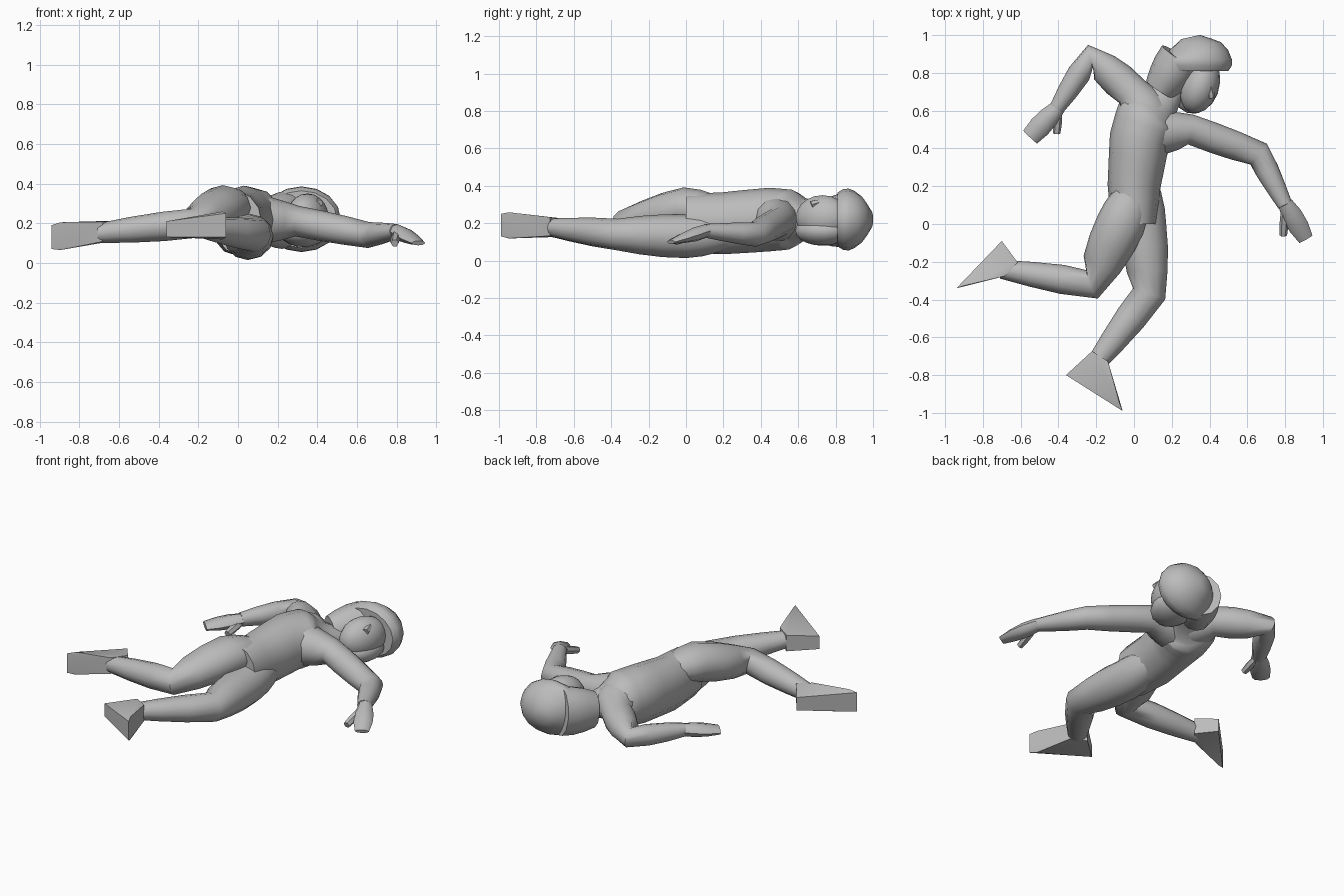
import bpy, bmesh, math
from mathutils import Vector, Matrix

default_cube = bpy.data.objects.get("Cube")
if default_cube:
    bpy.data.objects.remove(default_cube)

clay = bpy.data.materials.new("clay_grey")
clay.use_nodes = True
tone = (0.5, 0.5, 0.5, 1)
clay.diffuse_color = tone
clay.node_tree.nodes["Principled BSDF"].inputs["Base Color"].default_value = tone
UP = Vector((0, 0, 1))


def finish(name, bm, angle=50):
    """Turn the working mesh into a shaded object."""
    bmesh.ops.recalc_face_normals(bm, faces=bm.faces)
    mesh = bpy.data.meshes.new(name)
    bm.to_mesh(mesh)
    bm.free()
    mesh.materials.append(clay)
    obj = bpy.data.objects.new(name, mesh)
    bpy.context.collection.objects.link(obj)
    bpy.ops.object.select_all(action="DESELECT")
    obj.select_set(True)
    bpy.context.view_layer.objects.active = obj
    bpy.ops.object.shade_smooth_by_angle(angle=math.radians(angle))


def limb(name, joints, bulge=0.1, flat_start=1.0, flat_end=1.0, sides=12, steps=3):
    """Skin oval rings through joints (x, y, z, half width); the muscle swells between joints."""
    path = []
    for a, b in zip(joints, joints[1:]):
        for step in range(steps):
            t = step / steps
            centre = Vector(a[:3]).lerp(Vector(b[:3]), t)
            width = (a[3] + (b[3] - a[3]) * t) * (1 + bulge * math.sin(math.pi * t))
            path.append((centre, width))
    path.append((Vector(joints[-1][:3]), joints[-1][3]))

    bm = bmesh.new()
    rings = []
    last = len(path) - 1
    for i, (centre, width) in enumerate(path):
        along = path[min(i + 1, last)][0] - path[max(i - 1, 0)][0]
        side = along.cross(UP).normalized()
        lift = side.cross(along).normalized()
        height = width * (flat_start + (flat_end - flat_start) * i / last)
        ring = []
        for k in range(sides):
            angle = math.tau * k / sides
            offset = side * width * math.cos(angle) + lift * height * math.sin(angle)
            ring.append(bm.verts.new(centre + offset))
        rings.append(ring)
    for ring, following in zip(rings, rings[1:]):
        for k in range(sides):
            n = (k + 1) % sides
            bm.faces.new((ring[k], ring[n], following[n], following[k]))
    bm.faces.new(rings[0])
    bm.faces.new(rings[-1])
    finish(name, bm)


def foot(name, ankle, heel, toe):
    """Wedge with a flat sole from heel to toe, rising to the ankle."""
    ankle, heel, toe = Vector(ankle), Vector(heel), Vector(toe)
    sole = (toe - heel).normalized() * 0.05
    cap = toe.lerp(ankle, 0.15)
    bm = bmesh.new()
    corners = ((ankle + sole, 0.05), (ankle - sole, 0.05), (heel, 0.04), (toe, 0.06), (cap, 0.07))
    for point, half in corners:
        for sign in (-1, 1):
            bm.verts.new(point + UP * half * sign)
    bmesh.ops.convex_hull(bm, input=bm.verts)
    finish(name, bm, 30)


def ball(name, centre, radii, turn=-20):
    """Turned ellipsoid."""
    bm = bmesh.new()
    bmesh.ops.create_uvsphere(bm, u_segments=16, v_segments=10, radius=1)
    bm.transform(Matrix.Translation(centre) @ Matrix.Rotation(math.radians(turn), 4, "Z")
                 @ Matrix.Diagonal((*radii, 1)))
    finish(name, bm)


# Torso from the hips to the neck
limb("torso", [(0, 0, .2, .12), (0, .2, .2, .14), (.03, .45, .22, .16), (.07, .56, .22, .17),
               (.13, .63, .21, .11), (.22, .74, .2, .06)], 0, 1.3, .7)

# Trailing leg
limb("right_leg", [(.02, .22, .27, .07), (-.07, 0, .28, .13), (-.22, -.32, .2, .08),
                   (-.7, -.24, .15, .05)], .12, .8, 1)
foot("right_foot", (-.65, -.24, .16), (-.7, -.09, .15), (-.94, -.34, .13))

# Supporting leg
limb("left_leg", [(.04, .24, .15, .08), (.05, 0, .13, .12), (.08, -.37, .14, .09),
                  (-.21, -.75, .18, .05)], .1, 1, .9)
foot("left_foot", (-.18, -.7, .18), (-.36, -.8, .17), (-.06, -.99, .19))

# Arms, broad where they join the chest
limb("left_arm", [(.08, .48, .22, .13), (.3, .5, .21, .08), (.66, .37, .14, .07),
                  (.8, .1, .16, .04)], .05, 1, .9)
limb("right_arm", [(.08, .54, .22, .13), (-.01, .7, .22, .09), (-.23, .89, .19, .06),
                   (-.41, .61, .18, .04)], .2, .9, 1)

# Hands and thumbs
limb("left_hand", [(.8, .11, .16, .04), (.91, -.08, .1, .04)], .4, .9, .3, 8)
limb("left_thumb", [(.8, .08, .15, .02), (.79, -.06, .1, .02)], .2, sides=6)
limb("right_hand", [(-.4, .62, .18, .04), (-.55, .46, .16, .05)], .3, .9, .4, 8)
limb("right_thumb", [(-.4, .6, .17, .02), (-.41, .48, .14, .02)], .2, sides=6)

# Bobbed hair: crown with a straight fringe, nape and the far side lock
limb("hair_crown", [(.32, .81, .22, .18), (.32, .9, .22, .18), (.3, .99, .22, .05)], .12, .8, .9, 16)
limb("hair_nape", [(.14, .71, .2, .09), (.25, .88, .22, .12)], .1, 1.2, 1.2)
ball("hair_underside", (.33, .73, .16), (.12, .15, .08))

# Face and nose
ball("face", (.35, .73, .23), (.1, .15, .12))
limb("nose", [(.4, .74, .32, .01), (.41, .67, .3, .02)], .2, sides=6)
